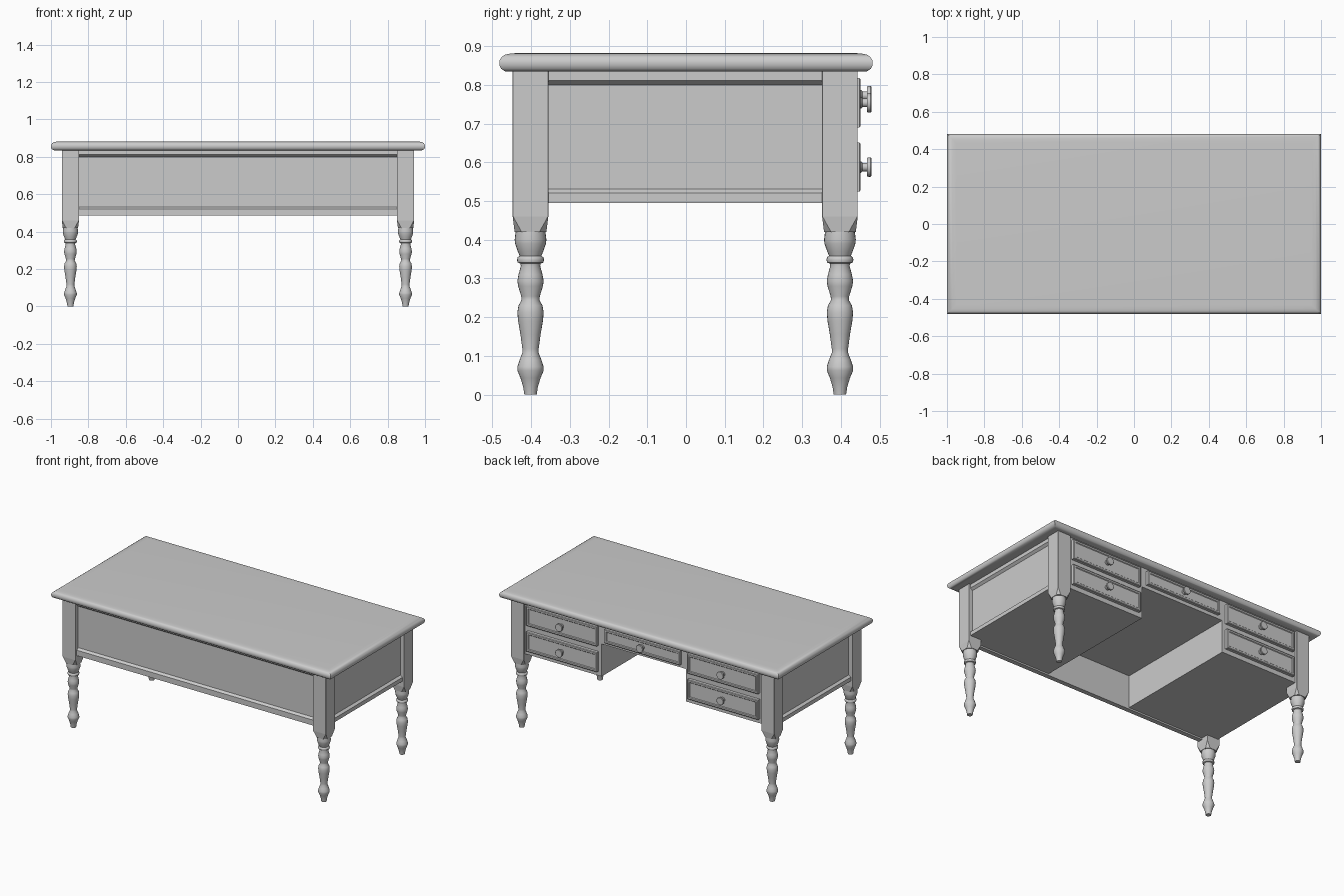
import bpy, bmesh, math
from mathutils import Matrix

if "Cube" in bpy.data.objects:
    bpy.data.objects.remove(bpy.data.objects["Cube"])


def finish(name, bm, smooth=None):
    bmesh.ops.recalc_face_normals(bm, faces=bm.faces)
    me = bpy.data.meshes.new(name)
    bm.to_mesh(me)
    bm.free()
    ob = bpy.data.objects.new(name, me)
    bpy.context.collection.objects.link(ob)
    if smooth:
        bpy.ops.object.select_all(action='DESELECT')
        bpy.context.view_layer.objects.active = ob
        ob.select_set(True)
        bpy.ops.object.shade_smooth_by_angle(angle=math.radians(smooth))
    return ob


def loft(name, loops, smooth=None, matrix=None):
    """Skin a stack of equal-length closed loops and cap both ends."""
    bm = bmesh.new()
    rings = [[bm.verts.new(p) for p in loop] for loop in loops]
    n = len(rings[0])
    for a, b in zip(rings, rings[1:]):
        for i in range(n):
            j = (i + 1) % n
            bm.faces.new((a[i], a[j], b[j], b[i]))
    bm.faces.new(rings[0])
    bm.faces.new(rings[-1])
    if matrix:
        bm.transform(matrix)
    return finish(name, bm, smooth)


def rect(x0, x1, y0, y1, z):
    return [(x0, y0, z), (x1, y0, z), (x1, y1, z), (x0, y1, z)]


def box(name, x0, x1, y0, y1, z0, z1):
    return loft(name, [rect(x0, x1, y0, y1, z) for z in (z0, z1)])


def circle(r, z, n=24):
    return [(r * math.cos(math.tau * i / n), r * math.sin(math.tau * i / n), z)
            for i in range(n)]


def cut_square(h, c, z):
    return [(h, c - h, z), (h, h - c, z), (h - c, h, z), (c - h, h, z),
            (-h, h - c, z), (-h, c - h, z), (c - h, -h, z), (h - c, -h, z)]


# Table top with rounded edge and square plan corners
edge = [(.03, .834), (.014, .835), (.005, .841), (.001, .849), (0, .856),
        (.001, .864), (.006, .872), (.015, .878), (.03, .881), (.05, .882)]
loft("desk_top", [rect(-1 + i, 1 - i, -.482 + i, .482 - i, z) for i, z in edge], 40)

# Four corner posts with turned legs below
leg = [(.016, 0), (.019, .02), (.026, .043), (.034, .062), (.034, .072), (.028, .09),
       (.021, .108), (.021, .118), (.026, .155), (.032, .19), (.034, .212),
       (.031, .23), (.023, .244), (.024, .254), (.032, .28), (.034, .293),
       (.031, .31), (.025, .332), (.026, .338), (.033, .341), (.035, .348),
       (.033, .355), (.028, .358), (.033, .37), (.040, .39), (.041, .4), (.038, .425)]
post = [(.041, .018, .42), (.046, .001, .46), (.046, .001, .836)]
for sx, xn in ((-1, "left"), (1, "right")):
    for sy, yn in ((-1, "front"), (1, "back")):
        m = Matrix.Translation((sx * .896, sy * .3995 - .002, 0))
        loft(f"{yn}_{xn}_turned_leg", [circle(r, z) for r, z in leg], 50, m)
        loft(f"{yn}_{xn}_post", [cut_square(*p) for p in post], None, m)


# Framed panels: rails and recessed field as one extruded section
def panel(name, half, bottom, matrix):
    section = [(.03, bottom), (0, bottom), (0, .52), (.015, .531),
               (.015, .799), (0, .811), (0, .836), (.03, .836)]
    loft(name, [[(x, d, z) for d, z in section] for x in (-half, half)], None, matrix)


panel("front_panel", .86, .485, Matrix.Translation((0, -.434, 0)))
for s, n in ((-1, "left"), (1, "right")):
    panel(n + "_side_panel", .36,  .495,
          Matrix.Translation((s * .93, 0, 0)) @ Matrix.Rotation(s * math.pi / 2, 4, 'Z'))

# Drawer carcasses around the kneehole
BACK = .43
for s, n in ((-1, "left"), (1, "right")):
    a, b = sorted((s * .302, s * .912))
    box(n + "_pedestal", a, b, -.412, BACK, .495, .836)
box("centre_drawer_case", -.302, .302, -.412, BACK, .705, .836)


# Drawer front: raised block with a shallow sunk field, plus a round knob
def drawer(name, cx, w, z0, z1):
    h, cz = (z1 - z0) / 2, (z0 + z1) / 2
    m = Matrix.Translation((cx, BACK, cz)) @ Matrix.Rotation(-math.pi / 2, 4, 'X')
    steps = [(0, -.004), (0, .018), (.004, .021), (.014, .021), (.018, .017)]
    loft(name + "_front", [rect(i - w / 2, w / 2 - i, i - h, h - i, z) for i, z in steps],
         None, m)
    knob = [(.015, .015), (.015, .022), (.011, .026), (.011, .037),
            (.024, .038), (.025, .041), (.025, .047), (.023, .049)]
    loft(name + "_knob", [circle(r, z) for r, z in knob], 35, m)


for s, n in ((-1, "left"), (1, "right")):
    drawer(n + "_upper_drawer", s * .577, .505, .69, .817)
    drawer(n + "_lower_drawer", s * .577, .505, .524, .651)
drawer("centre_drawer", 0, .54, .727, .817)
